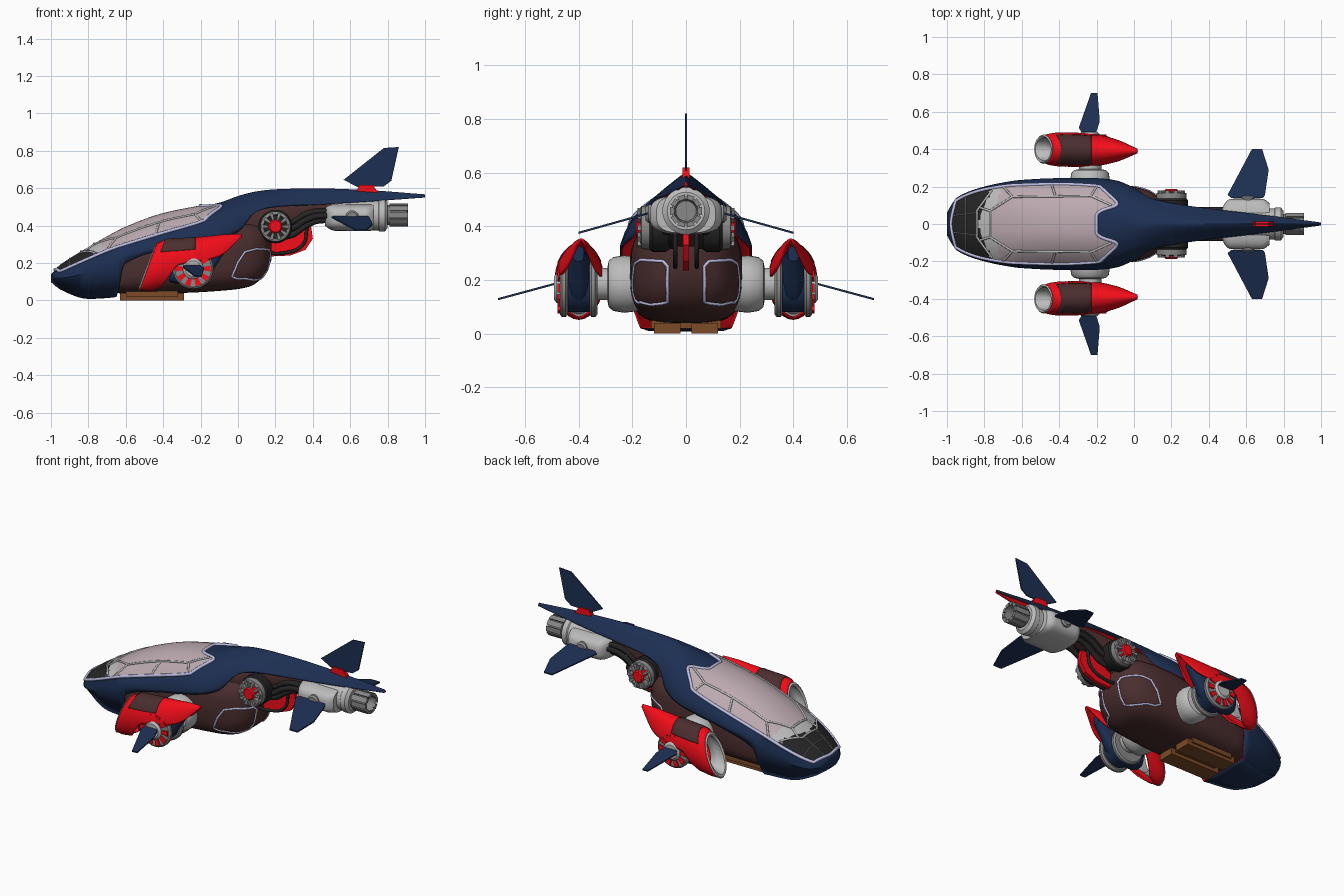
import bpy, bmesh
from math import sin, cos, pi, radians
from mathutils import Vector
from mathutils.bvhtree import BVHTree

if "Cube" in bpy.data.objects:
    bpy.data.objects.remove(bpy.data.objects["Cube"])

COL = dict(navy=(.012, .028, .085), red=(.9, .004, .01), brown=(.07, .027, .027), glass=(.5, .4, .43),
           black=(.018, .018, .018), pale=(.5, .5, .5), lilac=(.52, .52, .78), orange=(.2, .07, .02),
           steel=(.25, .25, .25))
MATS = {}
for k, c in COL.items():
    MATS[k] = bpy.data.materials.new(k)
    MATS[k].diffuse_color = (*c, 1)


def make(name, verts, faces, mats, mirror=False, solid=0, recalc=True, angle=35):
    me = bpy.data.meshes.new(name)
    me.from_pydata([tuple(v) for v in verts], [], faces)
    bm = bmesh.new()
    bm.from_mesh(me)
    bmesh.ops.remove_doubles(bm, verts=bm.verts, dist=1e-5)
    if recalc:
        bmesh.ops.recalc_face_normals(bm, faces=bm.faces)
    bm.to_mesh(me)
    bm.free()
    for m in mats.split():
        me.materials.append(MATS[m])
    me.shade_smooth()
    me.set_sharp_from_angle(angle=radians(angle))
    ob = bpy.data.objects.new(name, me)
    bpy.context.collection.objects.link(ob)
    if solid:
        s = ob.modifiers.new('thickness', 'SOLIDIFY')
        s.thickness, s.offset = solid, -1
        s.material_offset = s.material_offset_rim = len(me.materials) - 1
    if mirror:
        ob.modifiers.new('mirror', 'MIRROR').use_axis = (False, True, False)
    return ob


def loft(name, rows, mats, closed=False, caps=False, **kw):
    n, m = len(rows[0]), len(rows)
    faces = [(i*n+j, (i+1)*n+j, (i+1)*n+(j+1) % n, i*n+(j+1) % n)
             for i in range(m-1) for j in range(n if closed else n-1)]
    if caps:
        faces += [tuple(range(n)), tuple(range((m-1)*n, m*n))]
    return make(name, [p for r in rows for p in r], faces, mats, recalc=closed, **kw)


def prism(name, pts, ext, mats, **kw):
    e = Vector(ext) / 2
    return loft(name, [[Vector(p) - e for p in pts], [Vector(p) + e for p in pts]], mats, True, True, **kw)


def tube(name, pts, r, mats, mirror=False, cyclic=False):
    cu = bpy.data.curves.new(name, 'CURVE')
    cu.dimensions, cu.bevel_depth, cu.bevel_resolution = '3D', r, 2
    cu.use_fill_caps = True
    sp = cu.splines.new('POLY')
    sp.points.add(len(pts) - 1)
    for p, q in zip(sp.points, pts):
        p.co = (*q, 1)
    sp.use_cyclic_u = cyclic
    cu.materials.append(MATS[mats])
    ob = bpy.data.objects.new(name, cu)
    bpy.context.collection.objects.link(ob)
    if mirror:
        ob.modifiers.new('mirror', 'MIRROR').use_axis = (False, True, False)


def polar(axis, c, r, a, t):
    u, v = c[0] + r*cos(a), c[1] + r*sin(a)
    return (u, t, v) if axis == 'y' else (t, u, v)


def lathe(name, prof, c, axis, mats, n=32, **kw):
    loft(name, [[polar(axis, c, max(r, 1e-4), 2*pi*k/n, t) for k in range(n)] for r, t in prof], mats, True, True, **kw)


def spokes(name, n, r0, r1, da, t0, t1, c, axis, mats, **kw):
    v, f = [], []
    for k in range(n):
        a, b = 2*pi*k/n, len(v)
        v += [polar(axis, c, r, a+s*da, t) for t in (t0, t1) for r, s in ((r0, -1), (r1, -1), (r1, 1), (r0, 1))]
        f += [tuple(b+i for i in q) for q in ((0, 1, 2, 3), (4, 5, 6, 7), (0, 1, 5, 4), (1, 2, 6, 5), (2, 3, 7, 6), (3, 0, 4, 7))]
    make(name, v, f, mats, **kw)


def interp(tab, x):
    """Monotone cubic through table rows, first column is the parameter."""
    i = max(0, min(len(tab)-2, sum(r[0] <= x for r in tab) - 1))
    h = tab[i+1][0] - tab[i][0]
    t, out = (x - tab[i][0]) / h, []
    for c in range(1, len(tab[0])):
        d = lambda k: (tab[k+1][c]-tab[k][c]) / (tab[k+1][0]-tab[k][0]) if 0 <= k < len(tab)-1 else None
        def slope(k):
            a, b = d(k-1), d(k)
            if a is None or b is None:
                return b if a is None else a
            return 0 if a*b <= 0 else 2*a*b/(a+b)
        p, q = tab[i][c], tab[i+1][c]
        out.append((2*t**3-3*t*t+1)*p + (t**3-2*t*t+t)*h*slope(i) + (3*t*t-2*t**3)*q + (t**3-t*t)*h*slope(i+1))
    return out


def ring(x, w, zb, zt, e=3, n=36, y=0):
    pw = lambda v: (abs(v)**(2/e)) * (1 if v > 0 else -1)
    return [(x, y-w*pw(cos(2*pi*k/n)), (zb+zt)/2 + (zt-zb)/2*pw(sin(2*pi*k/n))) for k in range(n)]


def steps(a, b, n):
    return [a + (b-a)*i/n for i in range(n+1)]


# Upper shell: x, low y, low z, widest y, its z, canopy edge y, its z, top z, crown power
SHELL = [(-1, .03, .10, .06, .12, .055, .13, .14, 2), (-.95, .08, .06, .14, .12, .13, .15, .185, 2.4),
         (-.8, .13, .01, .2, .15, .19, .215, .28, 2.4), (-.65, .17, .02, .23, .18, .213, .275, .365, 2.4),
         (-.61, .226, .19, .235, .24, .215, .287, .385, 2.4), (-.4, .243, .27, .245, .29, .22, .35, .462, 2.4),
         (-.2, .242, .31, .245, .33, .21, .41, .503, 2.4), (-.1, .23, .33, .234, .35, .175, .455, .522, 2.2),
         (0, .192, .365, .194, .385, .14, .49, .558, 1.8), (.1, .135, .475, .135, .48, .105, .518, .583, 1.6),
         (.2, .112, .498, .112, .503, .08, .535, .594, 1.5), (.4, .083, .51, .083, .515, .055, .547, .599, 1.5),
         (.65, .054, .525, .054, .53, .034, .555, .592, 1.5), (1, .008, .55, .008, .552, .005, .558, .567, 1.5)]


def crown(x, y, up=0.0):
    s = interp(SHELL, x)
    return (x, y, s[6] - (s[6]-s[5]) * min(1, abs(y)/s[4])**s[7] + up)


def shell_row(x):
    yl, zl, w, zm, wc, ze, zt, p = interp(SHELL, x)
    left = [(x, -yl, zl), (x, -w, zm), (x, -(w*.6+wc*.4), zm*.5+ze*.5)]
    left += [crown(x, -wc*(1-k/8)) for k in range(8)]
    return left + [(x, 0, zt)] + [(a, -b, c) for a, b, c in reversed(left)]


xs = steps(-1, -.65, 14) + steps(-.64, -.6, 4) + steps(-.58, 1, 54)
loft('upper_shell', [shell_row(x) for x in xs], 'navy red', solid=.007)
chin = [interp(SHELL, x)[:2] + [x] for x in xs if x < -.64]
loft('nose_chin', [[(x, y, z), (x, y*.5, z-.002), (x, -y*.5, z-.002), (x, -y, z)] for y, z, x in chin], 'navy red', solid=.006)
make('nose_tip', shell_row(-1), [tuple(range(23))], 'navy')
prism('nose_vent', [(-.985, -.05, .105), (-.985, .05, .105), (-.985, .05, .12), (-.985, -.05, .12)], (.02, 0, 0), 'red')

# Canopy glazing laid over the crown
REAR = [(0, -.2), (.22, -.2), (.65, -.09), (1, -.18)]
def canopy(s, v, up):
    x0 = -.978 + .025*v*v
    x = x0 + s*(interp(REAR, abs(v))[0] - x0)
    return crown(x, v*.97*interp(SHELL, x)[4], up)


glass = loft('canopy_glass', [[canopy(s, v, .005) for v in steps(-1, 1, 32)] for s in steps(0, 1, 40)], 'glass black pale')
for f in glass.data.polygons:
    f.material_index = 1 if f.center.x < -.84 + abs(f.center.y)*.4 else 2 if f.center.x < -.77 + abs(f.center.y)*.3 else 0
edge = [canopy(0, v, .004) for v in steps(-1, 1, 20)] + [canopy(s, 1, .004) for s in steps(.03, 1, 30)]
edge += [canopy(1, v, .004) for v in steps(.95, -1, 39)] + [canopy(s, -1, .004) for s in steps(.97, .03, 30)]
tube('canopy_trim', edge, .009, 'lilac', cyclic=True)
BARS = [[(-.77, 0), (-.77, .07), (-.65, .145), (-.23, .15), (-.12, .10)], [(-.84, 0), (-.84, .07), (-.76, .18)],
        [(-.77, .07), (-.83, .09)], [(-.65, .145), (-.70, .2)], [(-.42, .147), (-.44, .212)],
        [(-.23, .15), (-.2, .2)], [(-.84, .06), (-.965, .045)], [(-.9, 0), (-.9, .15)]]
for n, bar in enumerate(BARS):
    pts = [crown(*Vector(a).lerp(Vector(b), t), .006) for a, b in zip(bar, bar[1:]) for t in steps(0, 1, 8)]
    tube('canopy_bar_%d' % n, pts, .006 if n < 6 else .003, 'pale' if n < 6 else 'steel', mirror=True)

# Lower cabin body and the neck that carries the tail
BODY = [(-.7, .165, .05, .24), (-.6, .195, .035, .29), (-.3, .212, .04, .38), (-.05, .205, .055, .42),
        (.06, .185, .073, .42), (.13, .145, .12, .4), (.165, .1, .17, .37), (.18, .05, .22, .33)]
body = loft('cabin_body', [ring(x, *interp(BODY, x), 3.2) for x in steps(-.7, .18, 36)], 'brown', True, True)
NECK = [(-.05, .14, .25, .5), (.15, .1, .31, .52), (.3, .07, .39, .54), (.5, .045, .46, .55)]
loft('tail_neck', [ring(x, *interp(NECK, x), 2.5) for x in steps(-.05, .5, 14)], 'brown', True, True)
prism('keel_fin', [(.13, 0, .25), (.17, 0, .235), (.28, 0, .24), (.36, 0, .27), (.4, 0, .33), (.39, 0, .4), (.2, 0, .4)],
      (0, .024, 0), 'red')
prism('landing_skid', [(-.63, .02, .02), (-.29, .02, .02), (-.29, .12, .02), (-.63, .12, .02)], (0, 0, .04), 'orange', mirror=True)
prism('skid_base', [(-.6, -.13, .035), (-.32, -.13, .035), (-.32, .13, .035), (-.6, .13, .035)], (0, 0, .03), 'orange')

# Rear door outlines, projected on the body
bvh = BVHTree.FromPolygons([v.co for v in body.data.vertices], [tuple(p.vertices) for p in body.data.polygons])
door = [(-.03, .21, .12), (0, .21, .2), (.04, .2, .26), (.1, .17, .275), (.165, .085, .27), (.18, .07, .25),
        (.16, .07, .15), (.13, .07, .11), (.09, .14, .1), (.05, .19, .1), (0, .2, .1)]
pts = [Vector(a).lerp(Vector(b), t) for a, b in zip(door, door[1:] + door[:1]) for t in (0, .25, .5, .75)]
tube('door_trim', [bvh.find_nearest(p)[0] for p in pts], .006, 'lilac', mirror=True, cyclic=True)

# Side fans on the neck
FC = (.2, .395)
lathe('neck_fan_tyre', [(0, .06), (.08, .06), (.09, .075), (.09, .125), (.082, .135), (.07, .13), (0, .13)], FC, 'y', 'black', mirror=True)
lathe('neck_fan_rim', [(.082, .13), (.08, .165), (.064, .17), (.06, .135), (.082, .13)], FC, 'y', 'steel', mirror=True)
spokes('neck_fan_spokes', 10, .03, .074, .14, .13, .18, FC, 'y', 'steel', mirror=True)
lathe('neck_fan_hub', [(0, .12), (.038, .12), (.038, .178), (.03, .187), (0, .187)], FC, 'y', 'red', mirror=True)

# Hoses from the neck to the engine
for n, (y, dz) in enumerate([(.06, 0), (.075, -.035), (.05, -.07)]):
    HOSE = [(0, .2, .40+dz), (1, .29, .42+dz), (2, .36, .46+dz*.9), (3, .43, .475+dz*.7), (4, .54, .475+dz*.6)]
    tube('engine_hose_%d' % n, [(p[0], y, p[1]) for p in (interp(HOSE, t) for t in steps(0, 4, 24))], .016, 'black', mirror=True)
LOOP = [(0, .12, .28), (1, .2, .25), (2, .3, .265), (3, .36, .32), (4, .37, .39), (5, .42, .44)]
tube('lower_hose', [(p[0], .04, p[1]) for p in (interp(LOOP, t) for t in steps(0, 5, 25))], .009, 'black', mirror=True)

# Tail engine: central barrel with a wide side housing
CASE = [(.465, .06, .40, .50), (.49, .12, .38, .51), (.52, .135, .372, .515), (.69, .135, .37, .515), (.725, .11, .375, .515)]
loft('engine_casing', [ring(x, *interp(CASE, x), 3) for x in steps(.465, .725, 16)], 'pale', True, True)
EC = (0, .457)
lathe('engine_barrel', [(0, .47), (.05, .47), (.07, .5), (.082, .6), (.082, .75), (.088, .755), (.088, .785), (.07, .8), (.045, .8)], EC, 'x', 'pale')
lathe('engine_nozzle', [(.045, .79), (.054, .79), (.054, .9), (.044, .9), (.038, .83), (0, .83)], EC, 'x', 'steel')
spokes('nozzle_petals', 10, .044, .062, .25, .81, .908, EC, 'x', 'steel')
prism('engine_pylon', [(.5, 0, .54), (.74, 0, .55), (.7, 0, .5), (.52, 0, .5)], (0, .06, 0), 'steel')

# Tail fins
prism('top_fin', [(.565, 0, .645), (.78, 0, .815), (.86, 0, .82), (.82, 0, .64), (.78, 0, .61), (.64, 0, .605)], (0, .008, 0), 'navy')
prism('top_fin_mount', [(.63, 0, .575), (.75, 0, .575), (.72, 0, .618), (.65, 0, .618)], (0, .026, 0), 'red')
slope = lambda y: .447 - (y-.145)*.28
prism('side_fin', [(x, y, slope(y)) for x, y in ((.5, .155), (.52, .14), (.69, .14), (.7, .155), (.72, .29), (.685, .4), (.63, .4))],
      (0, 0, .008), 'navy', mirror=True)
lathe('side_fin_mount', [(0, .11), (.035, .11), (.035, .14), (.025, .15), (0, .15)], (.61, .447), 'y', 'steel', mirror=True)

# Side pods: x, shear, centre z, half height, half width, start angle
COWL = [(-.48, .045, .18, .125, .075, -90), (-.43, .05, .19, .138, .088, -90), (-.38, .05, .195, .135, .092, -75),
        (-.32, .03, .2, .132, .092, -5), (-.2, 0, .21, .13, .084, 0), (-.1, 0, .235, .115, .062, 0), (.02, 0, .34, .015, .012, 0)]
def cowl_row(x, a=None, k=1.0):
    sh, zc, h, w, start = interp(COWL, x)
    start = radians(start if a is None else a)
    return [(x+sh*sin(t), .4+k*w*cos(t) - .01*(x+.475)*2, zc+k*h*sin(t)) for t in steps(pi-start, start, 28)]


loft('pod_cowl', [cowl_row(x) for x in steps(-.48, .02, 34)], 'red', solid=.009, mirror=True)
loft('pod_top_panel', [cowl_row(x, 30, 1.02) for x in steps(-.44, -.23, 10)], 'brown', solid=.006, mirror=True)
loft('pod_inlet', [cowl_row(x, -90, k) for x, k in ((-.48, 1.01), (-.485, .95), (-.48, .86), (-.43, .76), (-.38, .7))],
     'pale', solid=.004, mirror=True)
CORE = [(-.37, .045, .1, .29), (-.33, .06, .09, .3), (-.2, .045, .1, .31), (-.06, .02, .27, .325)]
loft('pod_core', [ring(x, *interp(CORE, x), 3, 24, .4) for x in steps(-.37, -.06, 12)], 'navy', True, True, mirror=True)
PC = (-.24, .17)
lathe('pod_hub', [(0, .17), (.1, .17), (.107, .23), (.1, .272), (.085, .288), (.06, .293), (.06, .34), (0, .34)], (-.235, .185), 'y', 'pale', mirror=True)
lathe('pod_drum', [(0, .35), (.09, .35), (.09, .45), (0, .45)], PC, 'y', 'navy', mirror=True)
for n, (a, b) in enumerate([(.33, .36), (.44, .47)]):
    lathe('pod_wheel_%d' % n, [(0, a), (.098, a), (.108, a+.008), (.108, b-.008), (.098, b), (0, b)], PC, 'y', 'steel', mirror=True)
spokes('pod_fan_blades', 10, .055, .095, .17, .465, .478, PC, 'y', 'red', mirror=True)
lathe('pod_cap', [(0, .46), (.055, .46), (.055, .482), (.042, .492), (0, .492)], PC, 'y', 'pale', mirror=True)
blade = lambda y: .188 - (y-.48)*.27
prism('pod_blade', [(x, y, blade(y)) for x, y in ((-.275, .48), (-.295, .515), (-.23, .7), (-.195, .7), (-.183, .55), (-.205, .48))],
      (0, 0, .008), 'navy', mirror=True)

for m in bpy.data.materials:
    if m.users and not m.is_grease_pencil:
        m.use_nodes = True
        m.node_tree.nodes["Principled BSDF"].inputs["Base Color"].default_value = m.diffuse_color
